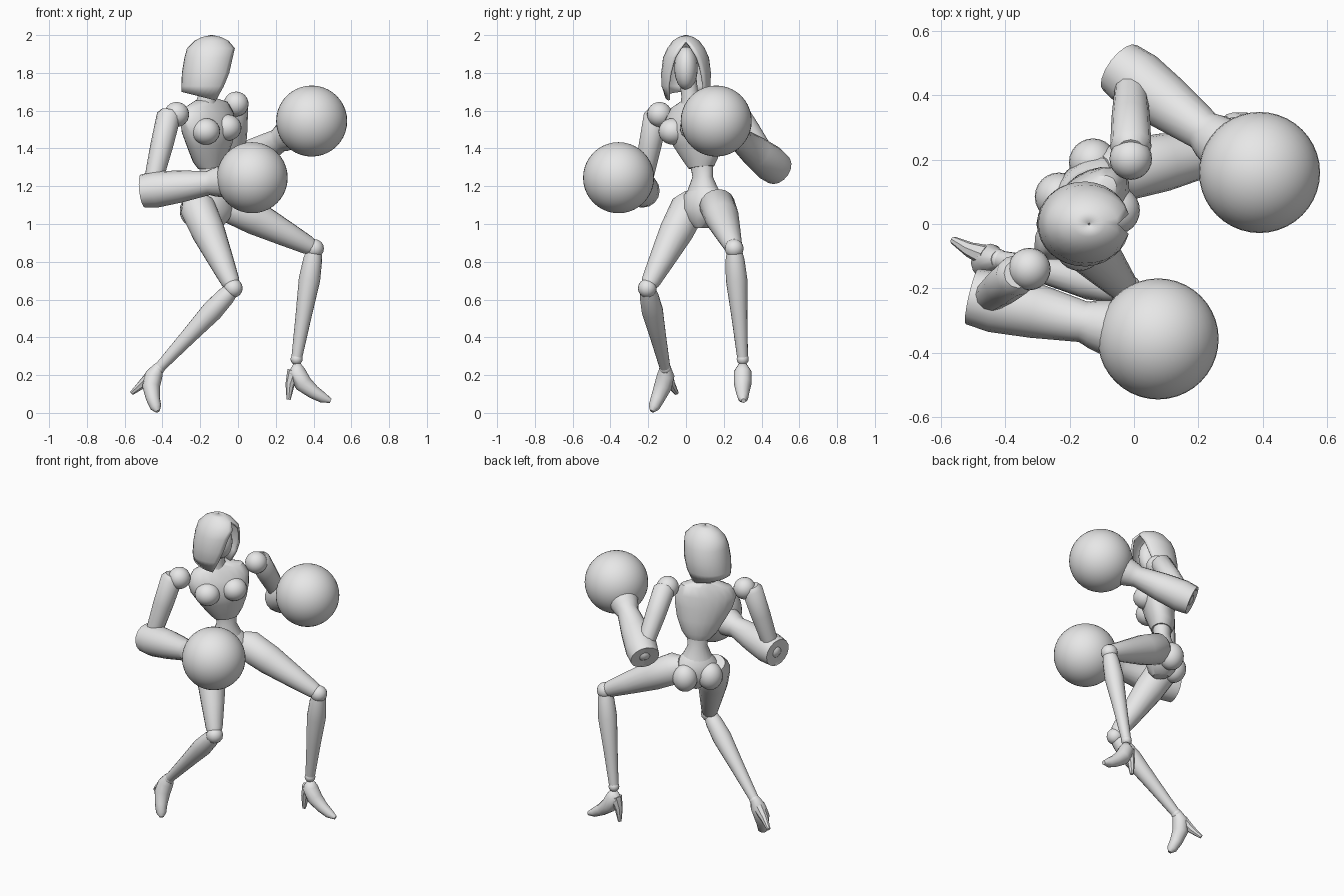
import bpy, bmesh, math
from mathutils import Vector

cube = bpy.data.objects.get("Cube")
if cube:
    bpy.data.objects.remove(cube, do_unlink=True)

grey = bpy.data.materials.new("plain_grey")
grey.use_nodes = True
grey.diffuse_color = (0.8, 0.8, 0.8, 1)
grey.node_tree.nodes["Principled BSDF"].inputs["Base Color"].default_value = (0.8, 0.8, 0.8, 1)


def body(u, f, z):
    """Point in the twisted body's frame: u to its left, f forwards."""
    s = math.sqrt(0.5)
    return Vector(((u + f) * s, (u - f) * s, z))


def finish(name, bm, angle=40):
    bmesh.ops.remove_doubles(bm, verts=bm.verts, dist=0.0005)
    bmesh.ops.recalc_face_normals(bm, faces=bm.faces)
    mesh = bpy.data.meshes.new(name)
    bm.to_mesh(mesh)
    bm.free()
    mesh.materials.append(grey)
    ob = bpy.data.objects.new(name, mesh)
    bpy.context.collection.objects.link(ob)
    bpy.ops.object.select_all(action='DESELECT')
    ob.select_set(True)
    bpy.context.view_layer.objects.active = ob
    bpy.ops.object.shade_smooth_by_angle(angle=math.radians(angle))
    return ob


def loft(name, rings, closed=True, caps=True, angle=40):
    bm = bmesh.new()
    rows = [[bm.verts.new(p) for p in ring] for ring in rings]
    n = len(rows[0])
    for a, b in zip(rows, rows[1:]):
        for i in range(n if closed else n - 1):
            j = (i + 1) % n
            bm.faces.new((a[i], a[j], b[j], b[i]))
    if caps:
        bm.faces.new(rows[0])
        bm.faces.new(rows[-1])
    return finish(name, bm, angle)


def tube(name, pts, n=16, wide=1.0):
    """Round limb through (x, y, z, radius) points; wide scales it sideways."""
    ps = [Vector(p[:3]) for p in pts]
    main = (ps[-1] - ps[0]).normalized()
    ref = Vector((0, 0, 1)) if abs(main.z) < 0.8 else Vector((1, 0, 0))
    rings = []
    for i, p in enumerate(ps):
        t = (ps[min(i + 1, len(ps) - 1)] - ps[max(i - 1, 0)]).normalized()
        side = t.cross(ref).normalized()
        up = side.cross(t)
        r = pts[i][3]
        rings.append([p + side * (r * wide * math.cos(k * math.tau / n))
                      + up * (r * math.sin(k * math.tau / n)) for k in range(n)])
    return loft(name, rings)


def ball(name, centre, size, seg=24):
    bm = bmesh.new()
    bmesh.ops.create_uvsphere(bm, u_segments=seg, v_segments=seg // 2, radius=1)
    for v in bm.verts:
        v.co = Vector((v.co.x * size[0], v.co.y * size[1], v.co.z * size[2])) + Vector(centre)
    return finish(name, bm, 60)


def trunk(name, rows, roll=0, n=20):
    """Stacked oval sections (u, f, z, half width, half depth)."""
    rings = []
    for u, f, z, w, d in rows:
        ring = []
        for k in range(n):
            a = k * math.tau / n
            ring.append(body(u + w * math.cos(a), f + d * math.sin(a), z + roll * w * math.cos(a)))
        rings.append(ring)
    return loft(name, rings)


# Torso, tilted towards its right shoulder
trunk("chest", [(-.045, -.16, 1.30, .075, .06), (-.05, -.16, 1.34, .105, .075),
                (-.065, -.145, 1.42, .145, .09), (-.085, -.135, 1.50, .175, .1),
                (-.095, -.14, 1.57, .185, .085), (-.095, -.145, 1.63, .15, .065),
                (-.095, -.145, 1.66, .06, .05)], roll=.117)
trunk("waist", [(-.045, -.16, 1.33, .07, .055), (-.04, -.165, 1.25, .058, .05),
                (-.035, -.165, 1.16, .1, .08)])
trunk("pelvis", [(-.035, -.165, 1.2, .075, .06), (-.03, -.165, 1.15, .125, .09),
                 (-.03, -.165, 1.08, .145, .1), (-.03, -.16, 1.02, .09, .08),
                 (-.03, -.155, .98, .035, .045)])
for side, s in (("right", -1), ("left", 1)):
    ball(side + "_bust", body(-.09 + s * .08, -.07, 1.50 + s * .01), (.075, .075, .07))
    ball(side + "_buttock", body(-.03 + s * .075, -.225, 1.07), (.075, .075, .085))

# Neck and face
tube("neck", [(-.17, .03, 1.62, .06), (-.165, .02, 1.68, .045), (-.15, .01, 1.78, .045)])
ball("head", (-.135, 0, 1.825), (.085, .062, .115))

# Hood, open towards the face: height, centre, half length, half width, opening
rings = []
for z, cx, rx, ry, gap in ((1.67, -.18, .12, .11, 58), (1.73, -.165, .135, .13, 48),
                           (1.80, -.155, .142, .132, 40), (1.88, -.147, .137, .122, 30),
                           (1.93, -.14, .13, .1, 18), (1.97, -.14, .09, .07, 0),
                           (1.99, -.14, .05, .04, 0), (2.0, -.14, .004, .004, 0)):
    ring = []
    for k in range(25):
        a = math.radians(gap + (360 - 2 * gap) * k / 24)
        tilt = -.03 * math.cos(a) if z < 1.7 else 0
        ring.append((cx + rx * math.cos(a), ry * math.sin(a), z + tilt))
    rings.append(ring)
hood = loft("hood", rings, closed=False, caps=False)
mod = hood.modifiers.new("thickness", 'SOLIDIFY')
mod.thickness = .012
mod.offset = -1


def arm(side, shoulder, start, elbow, glove):
    """Ball shoulder, upper arm, flared forearm with a hollow end, round glove."""
    shoulder, start, elbow, glove = map(Vector, (shoulder, start, elbow, glove))
    ball(side + "_shoulder", shoulder, (.066,) * 3)
    stops = ((0, .045), (.06, .064), (.45, .06), (.85, .05), (1, .04))
    tube(side + "_upper_arm", [(*start.lerp(elbow, t), r) for t, r in stops], 12)
    ball(side + "_elbow", elbow, (.052,) * 3, 16)
    d = (glove - elbow).normalized()
    reach = (glove - elbow).length
    stops = ((.05, .055), (-.03, .075), (-.045, .088), (.03, .096), (.16, .085),
             (reach - .24, .064), (reach - .21, .075), (reach - .14, .092))
    tube(side + "_forearm", [(*(elbow + d * t), r) for t, r in stops])
    ball(side + "_glove", glove, (.188,) * 3, 40)


arm("right", (-.325, -.14, 1.58), (-.36, -.155, 1.6), (-.46, -.235, 1.18), (.075, -.357, 1.245))
arm("left", (-.01, .203, 1.635), (-.01, .225, 1.655), (-.01, .46, 1.31), (.39, .16, 1.545))


def leg(side, hip, knee, ankle):
    hip, knee, ankle = map(Vector, (hip, knee, ankle))
    stops = ((-.12, .06), (0, .095), (.3, .09), (.65, .068), (.92, .05), (1, .035))
    tube(side + "_thigh", [(*hip.lerp(knee, t), r) for t, r in stops])
    ball(side + "_knee", knee, (.05,) * 3, 16)
    stops = ((.02, .04), (.1, .05), (.28, .057), (.6, .043), (1, .028))
    tube(side + "_calf", [(*knee.lerp(ankle, t), r) for t, r in stops])
    ball(side + "_ankle", ankle, (.032,) * 3, 16)


leg("right", (-.215, .015, 1.09), (-.025, -.205, .66), (-.42, -.11, .235))
leg("left", (-.04, .165, 1.10), (.405, .255, .87), (.31, .3, .285))

# High-heeled shoes
tube("right_shoe", [(-.42, -.11, .245, .028), (-.445, -.107, .2, .046), (-.46, -.122, .14, .047),
                    (-.45, -.15, .075, .037), (-.435, -.17, .03, .03), (-.425, -.18, .008, .012)], 12)
tube("right_heel", [(-.455, -.1, .2, .035), (-.51, -.08, .15, .024), (-.562, -.05, .105, .012)], 8)
tube("left_shoe", [(.31, .3, .29, .028), (.31, .3, .22, .047), (.345, .3, .155, .047),
                   (.4, .3, .11, .036), (.45, .302, .08, .028), (.49, .305, .064, .012)], 12)
tube("left_heel", [(.3, .3, .22, .04), (.275, .3, .15, .024), (.268, .3, .07, .011)], 8)
